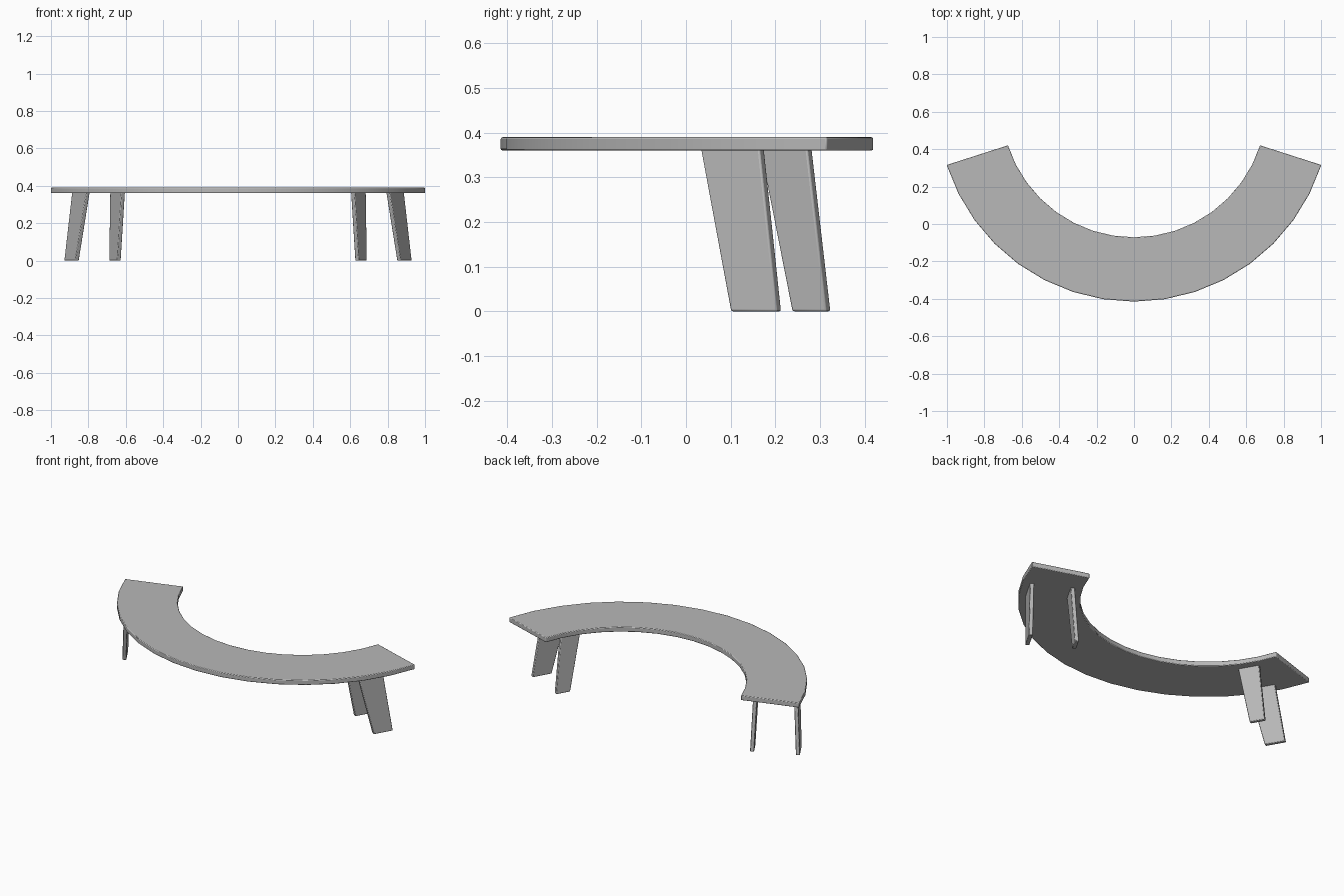
import bpy, bmesh, math
from mathutils import Vector

if "Cube" in bpy.data.objects:
    bpy.data.objects.remove(bpy.data.objects["Cube"])

mat = bpy.data.materials.new("warm_grey")
mat.diffuse_color = (0.48, 0.48, 0.48, 1)
mat.use_nodes = True
mat.node_tree.nodes["Principled BSDF"].inputs["Base Color"].default_value = mat.diffuse_color


def finish(name, bm, bevel, segments):
    bmesh.ops.recalc_face_normals(bm, faces=bm.faces)
    me = bpy.data.meshes.new(name)
    bm.to_mesh(me)
    bm.free()
    me.materials.append(mat)
    ob = bpy.data.objects.new(name, me)
    bpy.context.collection.objects.link(ob)
    mod = ob.modifiers.new("soft_edges", 'BEVEL')
    mod.width, mod.segments = bevel, segments
    mod.limit_method, mod.angle_limit = 'ANGLE', math.radians(40)
    bpy.context.view_layer.objects.active = ob
    ob.select_set(True)
    bpy.ops.object.shade_smooth_by_angle(angle=math.radians(35))
    ob.select_set(False)
    return ob


# Curved seat: a rectangular section swept round an arc
CY, R_IN, R_OUT, HALF, STEPS = 0.637, 0.708, 1.052, math.radians(72.2), 16
Z0, Z1 = 0.36, 0.39
bm = bmesh.new()
rings = []
for i in range(STEPS + 1):
    a = -HALF + 2 * HALF * i / STEPS
    rings.append([bm.verts.new((r * math.sin(a), CY - r * math.cos(a), z))
                  for r, z in ((R_IN, Z0), (R_OUT, Z0), (R_OUT, Z1), (R_IN, Z1))])
for p, q in zip(rings, rings[1:]):
    for k in range(4):
        bm.faces.new((p[k], p[(k + 1) % 4], q[(k + 1) % 4], q[k]))
bm.faces.new(rings[0])
bm.faces.new(rings[-1])
finish("seat", bm, 0.004, 2)


# Tapered, leaning plank legs, mirrored left and right
def leg(name, side, top, bottom, w_top, w_bottom, thick=0.023, turn=30):
    t = math.radians(turn)
    along = Vector((math.sin(t), math.cos(t), 0))
    across = Vector((math.cos(t), -math.sin(t), 0))
    bm = bmesh.new()
    loops = []
    for c, w, z in ((bottom, w_bottom, 0), (top, w_top, 0.364)):
        loop = []
        for u, v in ((-1, -1), (1, -1), (1, 1), (-1, 1)):
            p = Vector((c[0], c[1], z)) + along * u * w / 2 + across * v * thick / 2
            loop.append(bm.verts.new((p.x * side, p.y, p.z)))
        loops.append(loop)
    for k in range(4):
        bm.faces.new((loops[0][k], loops[0][(k + 1) % 4],
                      loops[1][(k + 1) % 4], loops[1][k]))
    for loop in loops:
        bm.faces.new(loop)
    finish(name, bm, 0.004, 2)


for side, label in ((1, "right"), (-1, "left")):
    leg(label + "_outer_leg", side, (0.84, 0.104), (0.89, 0.157), 0.152, 0.119)
    leg(label + "_inner_leg", side, (0.644, 0.224), (0.658, 0.281), 0.122, 0.088)
